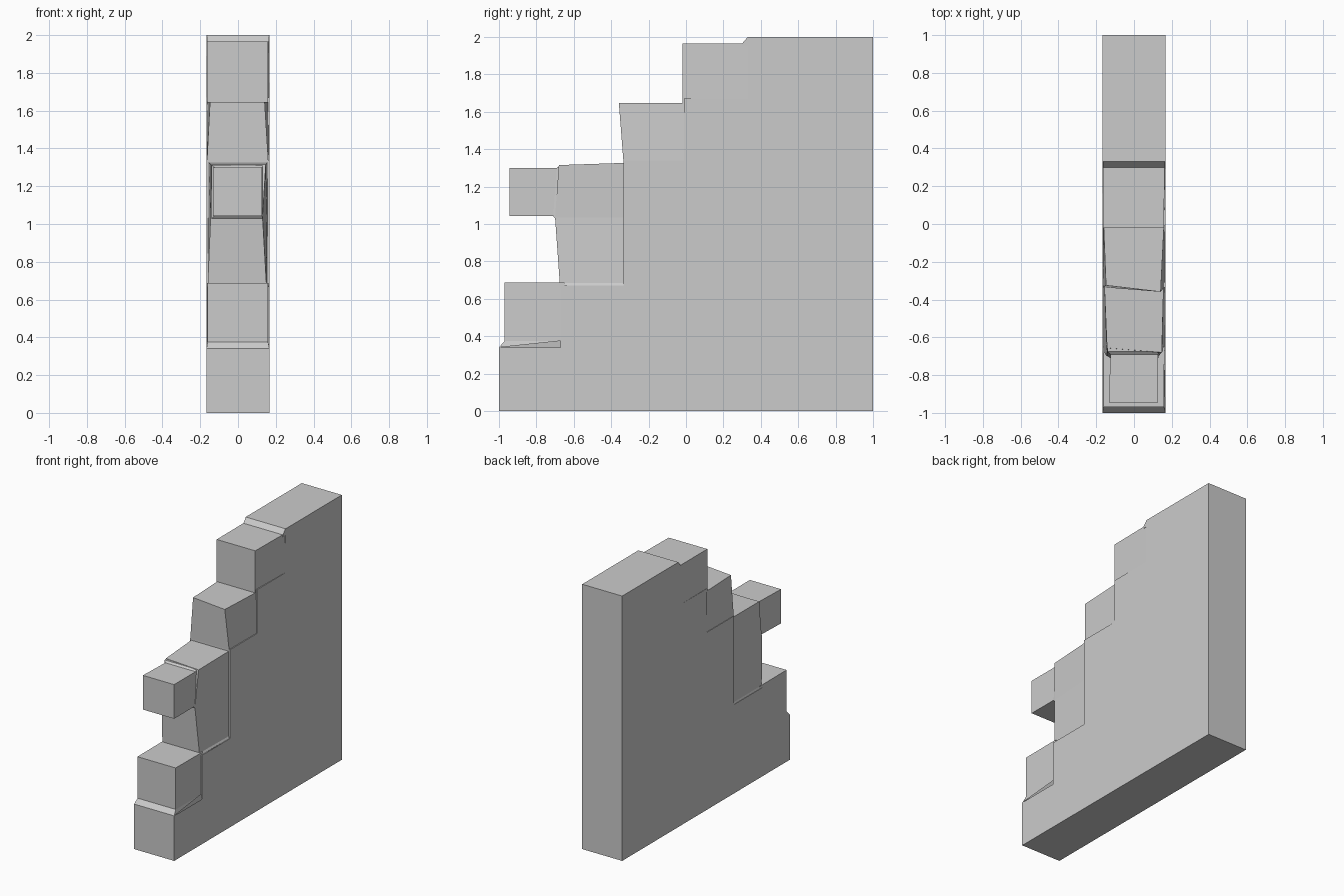
import bpy, bmesh

if "Cube" in bpy.data.objects:
    bpy.data.objects.remove(bpy.data.objects["Cube"])

W = 0.167  # half thickness of the wall


def loft(name, rings):
    """Skin a stack of equal-length point rings into a closed solid."""
    bm = bmesh.new()
    vs = [[bm.verts.new(p) for p in ring] for ring in rings]
    n = len(vs[0])
    for a, b in zip(vs, vs[1:]):
        for i in range(n):
            j = (i + 1) % n
            bm.faces.new((a[i], a[j], b[j], b[i]))
    bm.faces.new(vs[0][::-1])
    bm.faces.new(vs[-1])
    bmesh.ops.recalc_face_normals(bm, faces=bm.faces)
    mesh = bpy.data.meshes.new(name)
    bm.to_mesh(mesh)
    bm.free()
    ob = bpy.data.objects.new(name, mesh)
    bpy.context.collection.objects.link(ob)
    return ob


def level(z, front, back, yf, yb, zb=None, skew=0.0):
    """Horizontal ring: (left, right) x at the front and back edges."""
    zb = z if zb is None else zb
    return [(front[0], yf + skew, z), (front[1], yf - skew, z),
            (back[1], yb, zb), (back[0], yb, zb)]


def upright(yt, yb, x0, x1, z0, z1):
    """Vertical ring facing the front, leaning from yb (bottom) to yt (top)."""
    return [(x0, yb, z0), (x1, yb, z0), (x1, yt, z1), (x0, yt, z1)]


# Stepped wall body
steps = [(-1, 0), (1, 0), (1, 2), (0.33, 2), (0.33, 1.67), (-0.01, 1.67),
         (-0.01, 1.34), (-0.335, 1.34), (-0.335, 0.67), (-0.67, 0.67),
         (-0.67, 0.34), (-1, 0.34)]
wall = loft("ruined_wall", [[(x, y, z) for y, z in steps] for x in (-W, W)])

full = (-W, W)
parts = []

# Low foot brick with a chamfered base
parts.append(loft("foot_brick", [
    level(0.335, full, full, -1, -0.65),
    level(0.34, full, full, -1, -0.65),
    level(0.375, (-0.161, 0.159), (-0.163, 0.161), -0.97, -0.65),
    level(0.688, (-0.161, 0.158), (-0.163, 0.161), -0.97, -0.65)]))

# Tall end column
parts.append(loft("end_column", [
    level(0.66, full, full, -0.665, -0.32),
    level(0.685, (-0.16, 0.15), (-0.16, 0.157), -0.675, -0.32),
    level(1.035, (-0.145, 0.13), (-0.158, 0.156), -0.70, -0.32),
    level(1.315, (-0.143, 0.147), (-0.157, 0.157), -0.668, -0.32, 1.327, 0.012)]))

# Overhanging brick with a small lip where it meets the column
parts.append(loft("overhang_brick", [
    upright(-0.64, -0.66, -0.14, 0.13, 1.03, 1.312),
    upright(-0.675, -0.70, -0.14, 0.13, 1.03, 1.312),
    upright(-0.69, -0.71, -0.125, 0.128, 1.042, 1.30),
    upright(-0.945, -0.945, -0.133, 0.128, 1.042, 1.30)]))

# Middle step brick, flaring outward at the top
parts.append(loft("middle_brick", [
    level(1.32, (-0.164, 0.16), (-0.163, 0.162), -0.335, 0.0),
    level(1.34, (-0.164, 0.16), (-0.163, 0.162), -0.335, 0.0),
    level(1.647, (-0.148, 0.141), (-0.161, 0.159), -0.342, 0.0, skew=0.017)]))

# Upper step brick and its sloped joint to the wall top
parts.append(loft("upper_brick", [
    level(1.64, (-0.164, 0.158), (-W, W), -0.02, 0.34),
    level(1.965, (-0.164, 0.158), (-0.165, 0.163), -0.02, 0.34)]))
parts.append(loft("top_joint", [
    [(x, 0.30, 1.95), (x, 0.30, 1.965), (x, 0.33, 2.0), (x, 0.34, 2.0), (x, 0.34, 1.95)]
    for x in (-0.165, 0.165)]))

# Fuse the bricks into one solid
for part in parts:
    mod = wall.modifiers.new(part.name, 'BOOLEAN')
    mod.operation = 'UNION'
    mod.solver = 'EXACT'
    mod.object = part
bpy.context.view_layer.objects.active = wall
for mod in list(wall.modifiers):
    bpy.ops.object.modifier_apply(modifier=mod.name)
for part in parts:
    bpy.data.objects.remove(part, do_unlink=True)
